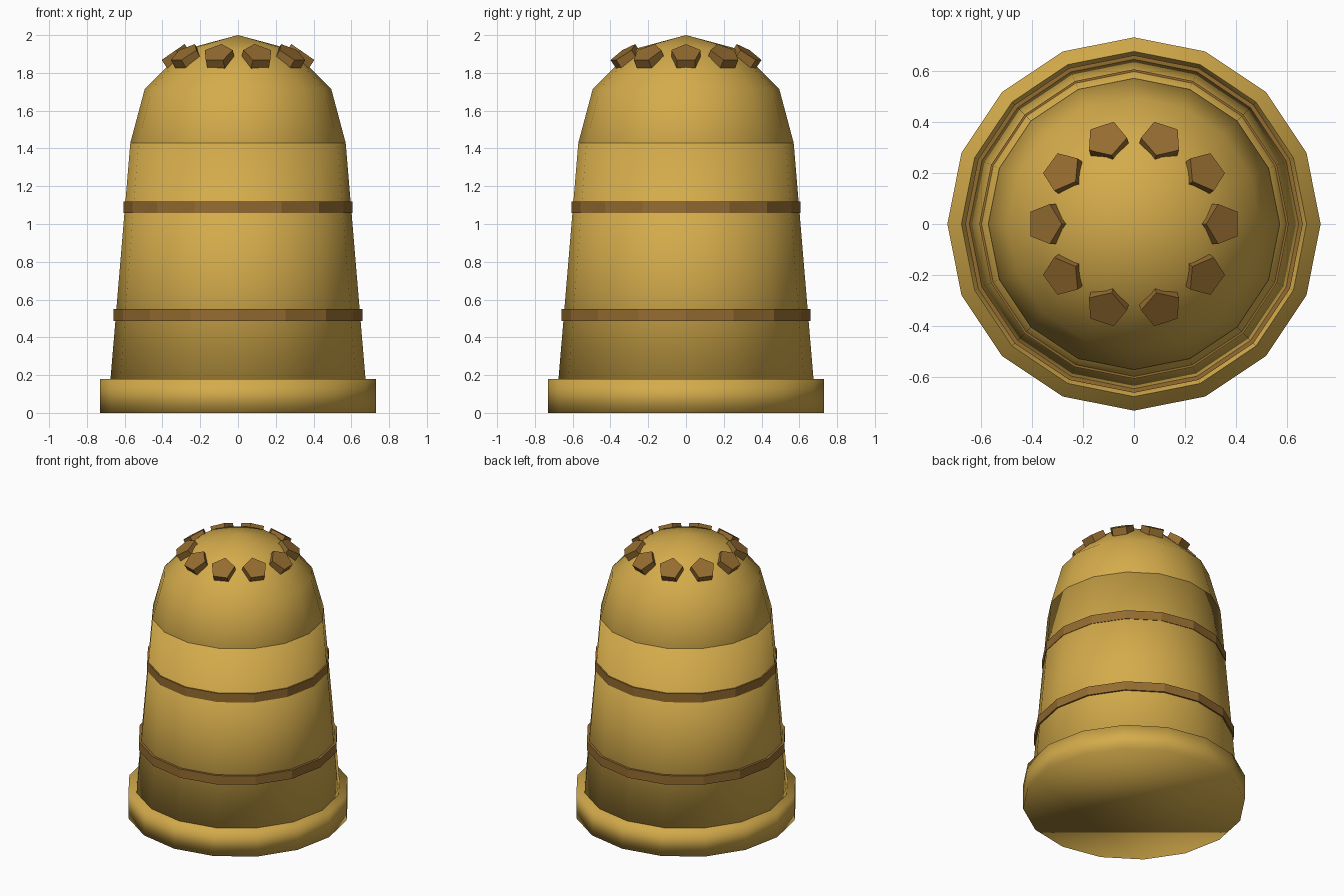
import bpy
from math import pi, sin, cos, radians
from mathutils import Matrix

if "Cube" in bpy.data.objects:
    bpy.data.objects.remove(bpy.data.objects["Cube"])

SIDES = 16


def material(name, rgb):
    m = bpy.data.materials.new(name)
    m.diffuse_color = (*rgb, 1)
    m.use_nodes = True
    m.node_tree.nodes["Principled BSDF"].inputs["Base Color"].default_value = m.diffuse_color
    return m


brass = material("brass", (0.66, 0.41, 0.07))
bronze = material("bronze", (0.30, 0.15, 0.03))


def finish(name, mat, smooth):
    ob = bpy.context.object
    ob.name = name
    ob.data.materials.append(mat)
    # bake the scale and place flat or smooth shading
    bpy.ops.object.transform_apply(location=False, rotation=False, scale=True)
    if smooth:
        bpy.ops.object.shade_smooth()
    else:
        bpy.ops.object.shade_flat()
    return ob


def drum(name, r1, r2, z1, z2, mat, smooth):
    bpy.ops.mesh.primitive_cone_add(vertices=SIDES, radius1=r1, radius2=r2,
                                    depth=z2 - z1, location=(0, 0, (z1 + z2) / 2))
    return finish(name, mat, smooth)


# Base rim and tapered wall
drum("base_rim", 0.73, 0.73, 0.0, 0.18, brass, True)
drum("tapered_wall", 0.69, 0.57, 0.001, 1.43, brass, True)

# Dome, continuing the wall
bpy.ops.mesh.primitive_uv_sphere_add(segments=SIDES, ring_count=6, radius=0.57,
                                     location=(0, 0, 1.43))
finish("dome", brass, True)

# Raised bands
drum("lower_band", 0.66, 0.66, 0.487, 0.55, bronze, False)
drum("upper_band", 0.605, 0.605, 1.057, 1.12, bronze, False)

# Ring of ten pentagonal studs, tilted outwards with a corner towards the apex
TILT, DEPTH = radians(34.6), 0.06
for i in range(10):
    bpy.ops.mesh.primitive_cylinder_add(vertices=5, radius=0.082, depth=DEPTH)
    stud = finish(f"stud_{i + 1}", bronze, False)
    r = 0.350 - DEPTH / 2 * sin(TILT)
    z = 1.906 - DEPTH / 2 * cos(TILT)
    # turn the primitive's first corner (+y) to -x before tilting
    stud.matrix_world = (Matrix.Rotation(2 * pi * i / 10, 4, 'Z')
                         @ Matrix.Translation((r, 0, z))
                         @ Matrix.Rotation(TILT, 4, 'Y')
                         @ Matrix.Rotation(pi / 2, 4, 'Z'))
